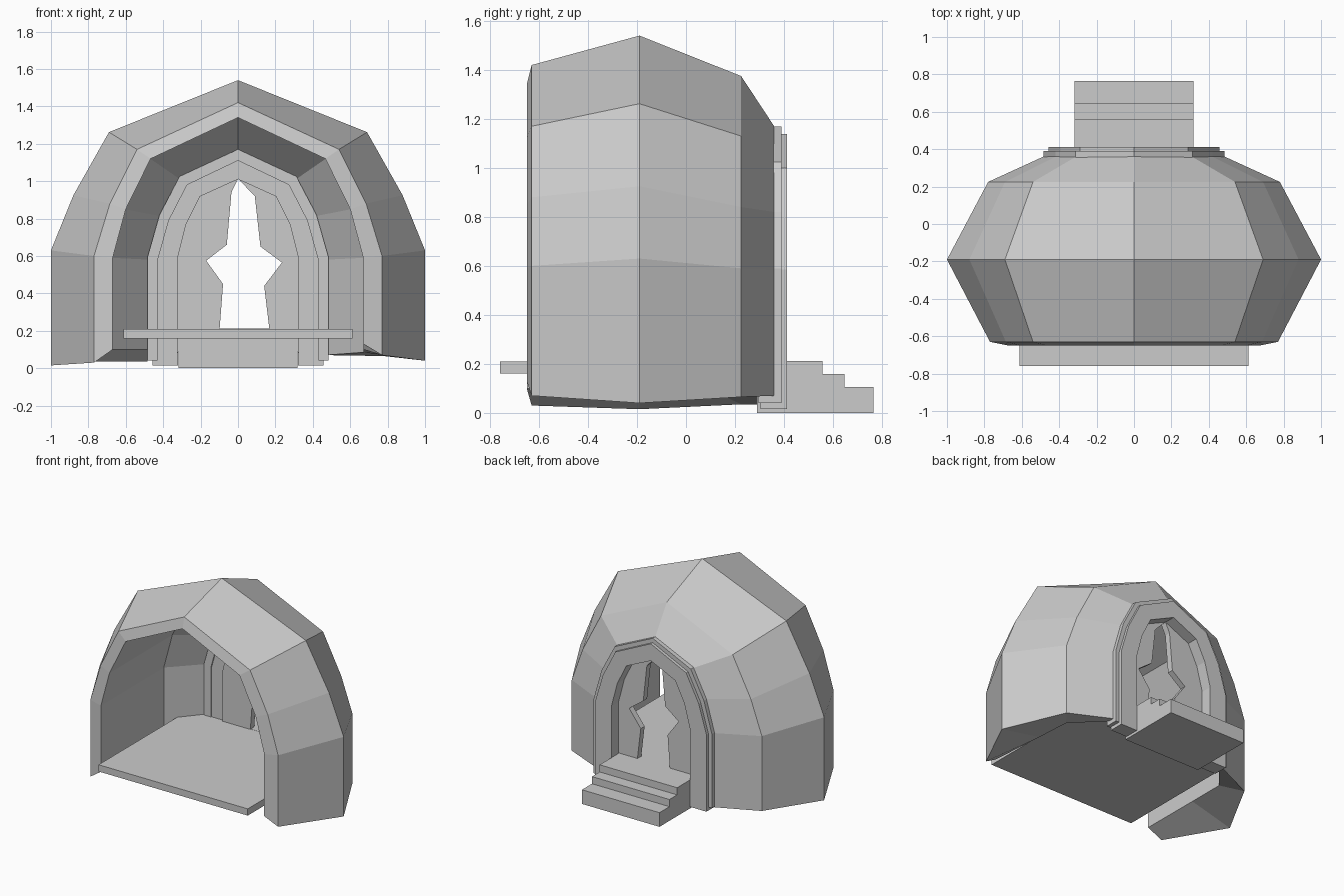
import bpy
import bmesh

if "Cube" in bpy.data.objects:
    bpy.data.objects.remove(bpy.data.objects["Cube"])


def make(name, verts, faces):
    me = bpy.data.meshes.new(name)
    me.from_pydata(verts, [], faces)
    me.update()
    ob = bpy.data.objects.new(name, me)
    bpy.context.collection.objects.link(ob)
    # consistent outward normals
    bm = bmesh.new()
    bm.from_mesh(me)
    bmesh.ops.recalc_face_normals(bm, faces=bm.faces)
    bm.to_mesh(me)
    bm.free()
    return ob


def prism(name, pts, a, b, axis='y'):
    """Extrude a closed outline from a to b: (x,z) along y, or (y,z) along x."""
    n = len(pts)
    put = (lambda p, t: (p[0], t, p[1])) if axis == 'y' else (lambda p, t: (t, p[0], p[1]))
    verts = [put(p, t) for t in (a, b) for p in pts]
    faces = [tuple(range(n)), tuple(range(n, 2 * n))]
    faces += [(i, (i + 1) % n, n + (i + 1) % n, n + i) for i in range(n)]
    return make(name, verts, faces)


def arch(half, left=None):
    """Mirror a half profile (right foot up to the apex) into a full arch."""
    pts = list(half) + [(-x, z) for x, z in reversed(half[:-1])]
    if left is not None:
        pts[-1] = (pts[-1][0], left)
    return pts


def loft(name, rings):
    """Closed shell through (y, arch) rings: outer front to back, then inner back to front."""
    n, m = len(rings[0][1]), len(rings)
    verts = [(x, y, z) for y, pts in rings for x, z in pts]
    faces = []
    for r in range(m):
        s = (r + 1) % m
        faces += [(r * n + k, r * n + k + 1, s * n + k + 1, s * n + k) for k in range(n - 1)]
    for r in range(m // 2 - 1):
        for k in (0, n - 1):
            faces.append((r * n + k, (r + 1) * n + k, (m - 2 - r) * n + k, (m - 1 - r) * n + k))
    return make(name, verts, faces)


# Vaulted shell, bulging outside and straight inside:
# y, right foot z, left foot z, wall x, wall z, mid x/z, shoulder x/z, apex z
shell = [
    (-.63, .07, .03, .77, .60, .685, .88, .54, 1.17, 1.42),
    (-.19, .04, .015, 1.0, .63, .88, .925, .69, 1.262, 1.54),
    (.225, .065, .035, .78, .59, .69, .84, .54, 1.13, 1.375),
    (.36, .07, .035, .485, .585, .42, .82, .31, 1.02, 1.17),
    (.335, .07, .10, .465, .58, .40, .81, .295, 1.0, 1.145),
    (.09, .085, .10, .672, .59, .602, .85, .469, 1.12, 1.342),
    (-.19, .10, .10, .672, .59, .602, .85, .469, 1.12, 1.342),
    (-.65, .13, .10, .67, .59, .60, .85, .467, 1.12, 1.34),
]
rings = [(y, arch([(xw, zr), (xw, zw), (xm, zm), (xs, zs), (0, zt)], zl))
         for y, zr, zl, xw, zw, xm, zm, xs, zs, zt in shell]
loft("vault_shell", rings)


# Two stepped door frames at the back
def frame(name, outer, inner, y0, y1):
    loft(name, [(y0, arch(outer)), (y1, arch(outer)), (y1, arch(inner)), (y0, arch(inner))])


frame("outer_door_frame",
      [(.485, .04), (.485, .59), (.42, .82), (.312, 1.025), (0, 1.17)],
      [(.43, .04), (.43, .575), (.37, .79), (.272, .98), (0, 1.11)], .295, .39)
frame("inner_door_frame",
      [(.457, .015), (.457, .585), (.393, .80), (.29, 1.0), (0, 1.138)],
      [(.322, .015), (.322, .59), (.275, .77), (.2, .92), (0, 1.012)], .305, .413)

# Ragged door curtains either side of the opening
prism("left_curtain", [(-.325, .08), (-.325, .59), (-.28, .77), (-.205, .92), (0, 1.013),
                       (-.035, .94), (-.06, .66), (-.17, .575), (-.08, .45), (-.10, .19),
                       (-.26, .16)], .285, .33)
prism("right_curtain", [(.325, .08), (.325, .59), (.28, .77), (.205, .92), (0, 1.013),
                        (.09, .92), (.12, .65), (.235, .565), (.14, .44), (.17, .19),
                        (.26, .16)], .285, .33)

# Floor slab
prism("floor", [(-.76, .16), (.30, .16), (.30, .21), (-.76, .21)], -.612, .612, 'x')

# Back steps
prism("back_steps", [(.29, 0), (.765, 0), (.765, .105), (.648, .105), (.648, .158),
                     (.558, .158), (.558, .211), (.29, .211)], -.318, .318, 'x')
